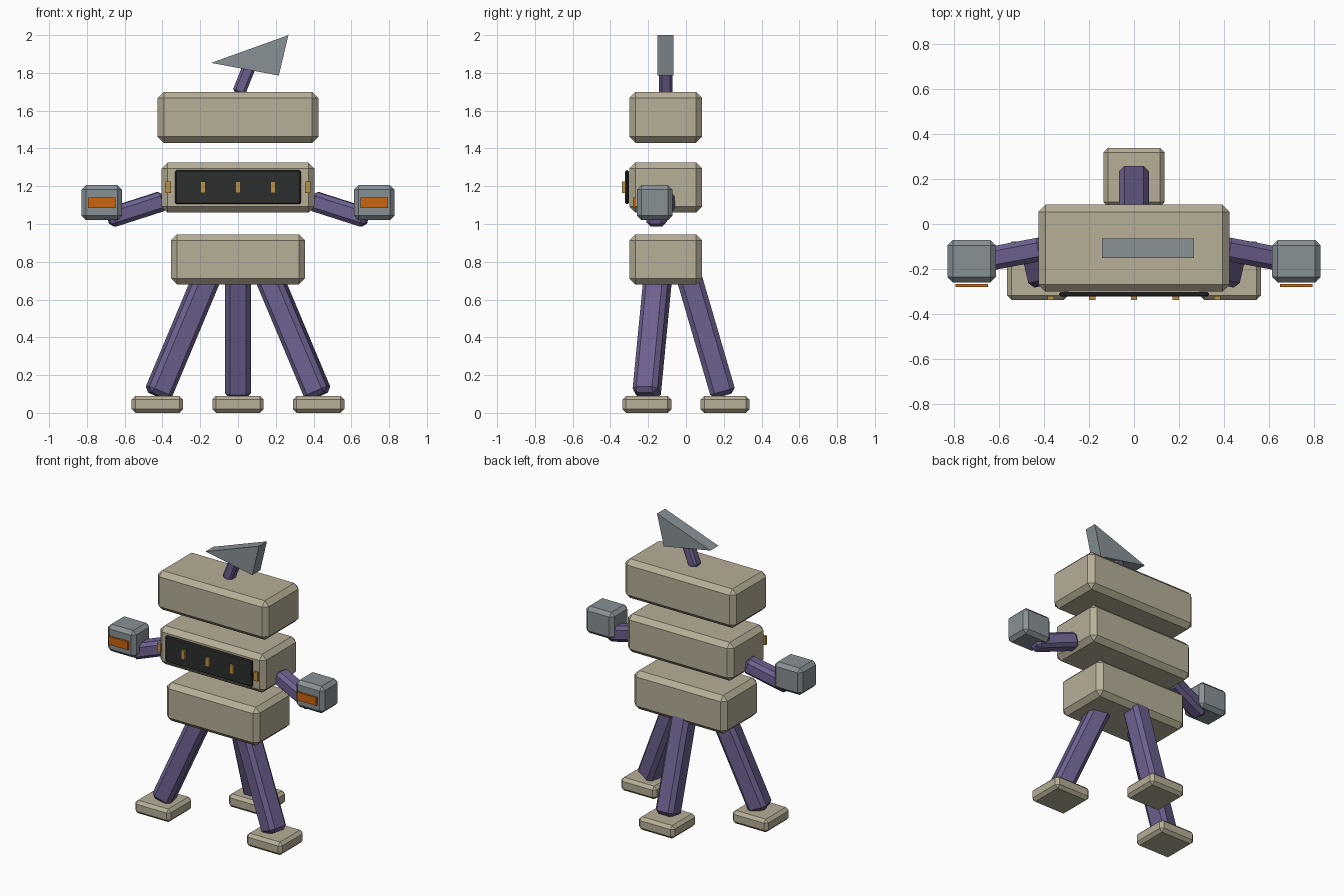
import bpy, bmesh
from mathutils import Vector

if "Cube" in bpy.data.objects:
    bpy.data.objects.remove(bpy.data.objects["Cube"])


def make_mat(name, col):
    m = bpy.data.materials.new(name)
    m.diffuse_color = (*col, 1)
    m.use_nodes = True
    m.node_tree.nodes["Principled BSDF"].inputs["Base Color"].default_value = m.diffuse_color
    return m


beige = make_mat("beige_shell", (0.47, 0.425, 0.31))
grey = make_mat("steel_grey", (0.25, 0.285, 0.305))
purple = make_mat("purple_limb", (0.155, 0.12, 0.28))
black = make_mat("black_panel", (0.025, 0.026, 0.026))
orange = make_mat("orange_light", (0.60, 0.13, 0.005))
gold = make_mat("gold_button", (0.49, 0.29, 0.06))


def finish(name, bm, mat, bevel=0.0):
    if bevel:
        bmesh.ops.bevel(bm, geom=bm.edges[:], offset=bevel, segments=1,
                        affect='EDGES', profile=0.5)
    bmesh.ops.recalc_face_normals(bm, faces=bm.faces)
    me = bpy.data.meshes.new(name)
    bm.to_mesh(me)
    bm.free()
    me.materials.append(mat)
    ob = bpy.data.objects.new(name, me)
    bpy.context.collection.objects.link(ob)
    return ob


def box(name, center, size, mat, bevel=0.0):
    """Chamfered box."""
    bm = bmesh.new()
    bmesh.ops.create_cube(bm, size=1)
    bmesh.ops.scale(bm, vec=size, verts=bm.verts)
    ob = finish(name, bm, mat, bevel)
    ob.location = center
    return ob


def strut(name, a, b, width, mat, bevel):
    """Chamfered square bar running from a to b."""
    a, b = Vector(a), Vector(b)
    d = b - a
    ob = box(name, (a + b) / 2, (width, width, d.length), mat, bevel)
    ob.rotation_euler = d.to_track_quat('Z', 'Y').to_euler()
    return ob


# Three stacked body blocks
for name, half, z0, z1 in (("hip_block", 0.355, 0.68, 0.945),
                           ("chest_block", 0.405, 1.06, 1.325),
                           ("head_block", 0.425, 1.43, 1.70)):
    box(name, (0, -0.107, (z0 + z1) / 2), (half * 2, 0.386, z1 - z0), beige, 0.032)

# Chest panel and row of buttons
box("chest_panel", (0, -0.312, 1.195), (0.665, 0.02, 0.18), black, 0.007)
for i in range(5):
    box("chest_button", ((i - 2) * 0.185, -0.329, 1.195), (0.028, 0.018, 0.06), gold)

for side, s in (("left", -1), ("right", 1)):
    # Front legs and feet
    strut(side + "_front_leg", (s * 0.428, -0.21, 0.09), (s * 0.155, -0.147, 0.74),
          0.135, purple, 0.025)
    box(side + "_front_foot", (s * 0.427, -0.207, 0.045), (0.272, 0.26, 0.09), beige, 0.02)
    # Arms and hands
    strut(side + "_arm", (s * 0.39, -0.107, 1.125), (s * 0.686, -0.163, 1.03),
          0.105, purple, 0.022)
    box(side + "_hand", (s * 0.721, -0.165, 1.113), (0.215, 0.188, 0.186), grey, 0.024)
    box(side + "_hand_light", (s * 0.721, -0.273, 1.113), (0.145, 0.013, 0.056), orange)

# Rear leg and foot
strut("rear_leg", (0, 0.2, 0.09), (0, 0.01, 0.74), 0.135, purple, 0.025)
box("rear_foot", (0, 0.207, 0.045), (0.272, 0.26, 0.09), beige, 0.02)

# Antenna stem and triangular vane
strut("antenna_stem", (0.002, -0.107, 1.69), (0.062, -0.107, 1.84), 0.07, purple, 0.014)
bm = bmesh.new()
tri = bm.faces.new([bm.verts.new((x, -0.152, z)) for x, z in
                    ((-0.142, 1.853), (0.216, 1.786), (0.267, 2.0))])
ext = bmesh.ops.extrude_face_region(bm, geom=[tri])
bmesh.ops.translate(bm, vec=(0, 0.087, 0),
                    verts=[g for g in ext["geom"] if isinstance(g, bmesh.types.BMVert)])
finish("antenna_vane", bm, grey)
